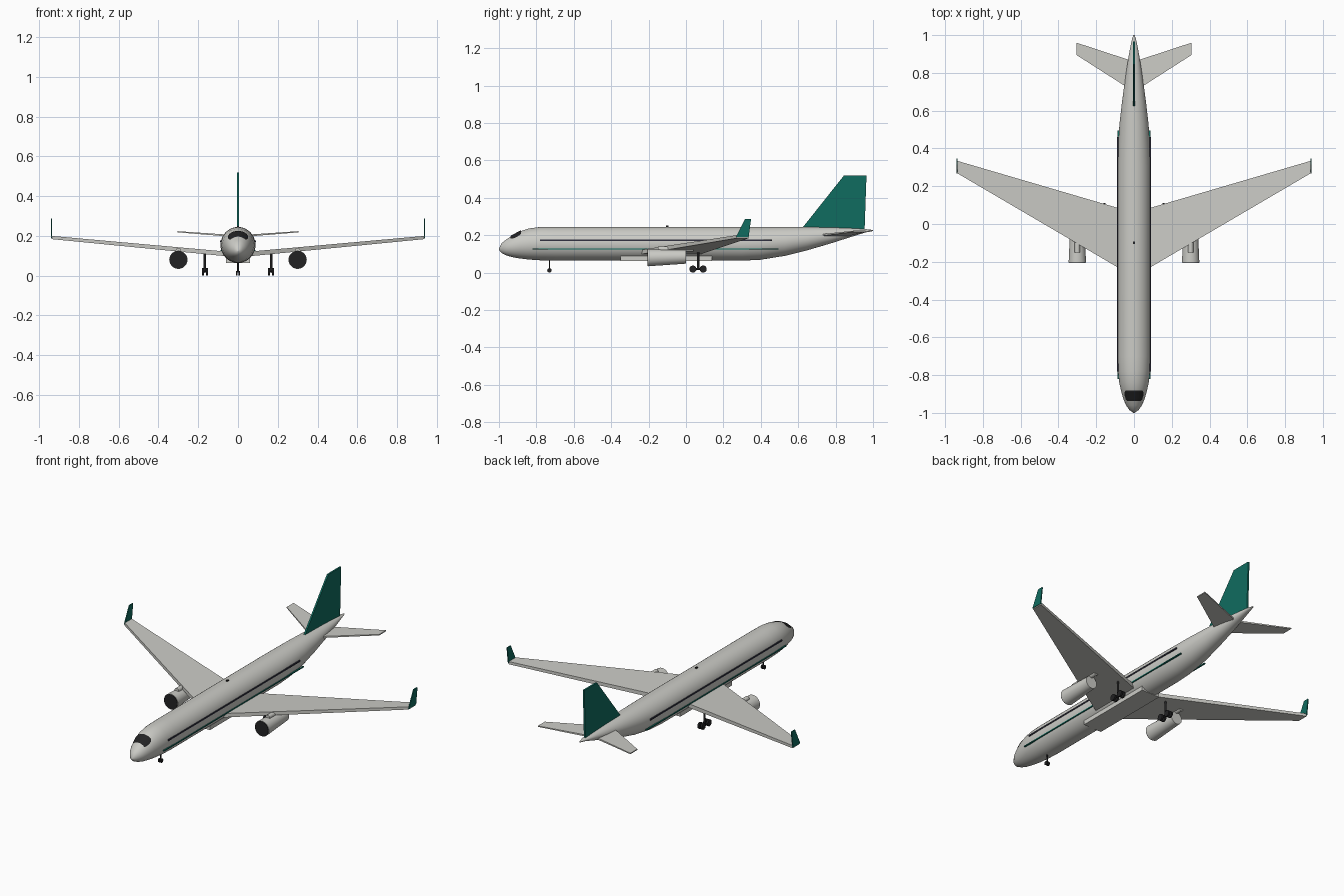
import bpy, bmesh, math
from mathutils import Vector

if "Cube" in bpy.data.objects:
    bpy.data.objects.remove(bpy.data.objects["Cube"])


def material(name, color):
    m = bpy.data.materials.new(name)
    m.diffuse_color = (*color, 1)
    m.use_nodes = True
    m.node_tree.nodes["Principled BSDF"].inputs["Base Color"].default_value = m.diffuse_color
    return m


GREY = material("light grey paint", (0.60, 0.60, 0.565))
TEAL = material("teal paint", (0.005, 0.15, 0.115))
DARK = material("near black", (0.016, 0.016, 0.017))
GLASS = material("dark window blue", (0.03, 0.03, 0.05))


def add_mesh(name, verts, faces, mat, smooth=False):
    me = bpy.data.meshes.new(name)
    me.from_pydata(verts, [], faces)
    bm = bmesh.new()
    bm.from_mesh(me)
    bmesh.ops.recalc_face_normals(bm, faces=bm.faces)
    bm.to_mesh(me)
    bm.free()
    me.materials.append(mat)
    ob = bpy.data.objects.new(name, me)
    bpy.context.collection.objects.link(ob)
    if smooth:
        bpy.ops.object.select_all(action='DESELECT')
        ob.select_set(True)
        bpy.context.view_layer.objects.active = ob
        bpy.ops.object.shade_smooth_by_angle(angle=math.radians(40))
    return ob


def loft(name, rings, mat, smooth=False):
    """Skin a list of equal closed rings and cap both ends."""
    n = len(rings[0])
    verts = [v for r in rings for v in r]
    faces = [(i * n + j, i * n + (j + 1) % n, (i + 1) * n + (j + 1) % n, (i + 1) * n + j)
             for i in range(len(rings) - 1) for j in range(n)]
    faces += [tuple(range(n)), tuple(range(len(verts) - n, len(verts)))]
    return add_mesh(name, verts, faces, mat, smooth)


def box(name, lo, hi, mat):
    (x0, y0, z0), (x1, y1, z1) = lo, hi
    return loft(name, [[(x, y0, z0), (x, y1, z0), (x, y1, z1), (x, y0, z1)] for x in (x0, x1)], mat)


def tube(name, a, b, r0, r1, mat, n=24):
    """Straight cylinder or cone between two points."""
    a, b = Vector(a), Vector(b)
    q = (b - a).to_track_quat('Z', 'Y')
    rings = [[p + q @ Vector((r * math.cos(t), r * math.sin(t), 0))
              for t in (2 * math.pi * k / n for k in range(n))] for p, r in ((a, r0), (b, r1))]
    return loft(name, rings, mat, True)


def panel(name, root, tip, thick, mat, s):
    """Flat wing panel; root and tip are (x, y_lead, y_trail, z)."""
    rings = [[(s * x, y0, z - t), (s * x, y1, z - t), (s * x, y1, z + t), (s * x, y0, z + t)]
             for (x, y0, y1, z), t in zip((root, tip), thick)]
    return loft(name, rings, mat)


def fin(name, outline, x, half, mat):
    """Upright plate from a (y, z) outline."""
    return loft(name, [[(x + d, y, z) for y, z in outline] for d in (-half, half)], mat)


# Fuselage stations: y, half width, top z, bottom z
ST = [(-1, .003, .128, .122), (-.985, .024, .158, .104), (-.96, .042, .178, .092),
      (-.93, .055, .198, .083), (-.89, .067, .220, .076), (-.84, .078, .236, .070),
      (-.78, .085, .244, .066), (-.7, .088, .245, .064), (.3, .088, .245, .064),
      (.4, .085, .245, .069), (.53, .077, .245, .090), (.65, .063, .244, .120),
      (.77, .047, .242, .155), (.88, .030, .238, .190), (.96, .015, .233, .215),
      (1, .004, .228, .222)]


def hull(y, a, off=0.0):
    """Point on the fuselage skin at station y, angle a from the top."""
    for p, q in zip(ST, ST[1:]):
        if y <= q[0]:
            f = (y - p[0]) / (q[0] - p[0])
            w, t, b = (p[i] + (q[i] - p[i]) * f for i in (1, 2, 3))
            break
    return ((w + off) * math.sin(a), y, (t + b) / 2 + ((t - b) / 2 + off) * math.cos(a))


N = 40
loft("fuselage", [[hull(s[0], 2 * math.pi * k / N) for k in range(N)] for s in ST], GREY, True)

# Cockpit glazing: thin patch following the nose
cols, ys = 12, (-.937, -.93, -.91, -.89, -.882)
verts, faces = [], []
for i, y in enumerate(ys):
    span = math.radians((42, 48, 50, 46, 38)[i])
    verts += [hull(y, span * (2 * k / cols - 1), .003) for k in range(cols + 1)]
for i in range(len(ys) - 1):
    for k in range(cols):
        a = i * (cols + 1) + k
        faces.append((a, a + 1, a + cols + 2, a + cols + 1))
add_mesh("cockpit_glazing", verts, faces, DARK)

# Belly fairing, roof antenna and tail fin
box("belly_fairing", (-.06, -.35, .063), (.06, .14, .09), GREY)
box("roof_antenna", (-.005, -.107, .24), (.005, -.093, .251), DARK)
fin("tail_fin", [(.625, .243), (.845, .52), (.965, .52), (.955, .232), (.8, .232)], 0, .005, TEAL)

# Nose gear
tube("nose_gear_strut", (0, -.73, .015), (0, -.73, .075), .004, .004, DARK, 10)
for s in (-1, 1):
    tube("nose_wheel", (s * .003, -.73, .012), (s * .010, -.73, .012), .012, .012, DARK, 16)

for s, side in ((-1, "left"), (1, "right")):
    # Lifting surfaces
    panel(side + "_wing", (0, -.28, .06, .104), (.938, .27, .335, .192), (.012, .008), GREY, s)
    panel(side + "_tailplane", (0, .70, .86, .198), (.305, .895, .96, .221), (.005, .003), GREY, s)
    fin(side + "_winglet", [(.267, .19), (.315, .287), (.348, .287), (.335, .19)], s * .938, .003, TEAL)

    # Side stripes
    xs = sorted((s * .083, s * .0895))
    box(side + "_window_stripe", (xs[0], -.78, .170), (xs[1], .46, .178), GLASS)
    xs = sorted((s * .080, s * .0885))
    box(side + "_cheat_line", (xs[0], -.82, .123), (xs[1], .495, .129), TEAL)

    # Engine: nacelle, fan disc and mounting tube
    x = s * .3
    tube(side + "_nacelle", (x, -.203, .08), (x, 0, .085), .046, .037, GREY, 28)
    tube(side + "_fan", (x, -.206, .08), (x, -.202, .08), .044, .044, DARK, 28)
    tube(side + "_engine_mount", (x, -.15, .126), (x, .04, .126), .014, .014, GREY, 14)

    # Main gear: strut, bogie beam, axles and four wheels
    x = s * .167
    tube(side + "_gear_strut", (x, .065, .02), (x, .065, .115), .006, .006, DARK, 12)
    tube(side + "_gear_beam", (x, .037, .019), (x, .092, .019), .005, .005, DARK, 10)
    for y in (.037, .092):
        tube(side + "_gear_axle", (x - .012, y, .019), (x + .012, y, .019), .004, .004, DARK, 10)
        for d in (-1, 1):
            tube(side + "_main_wheel", (x + d * .005, y, .019), (x + d * .015, y, .019),
                 .019, .019, DARK, 18)
